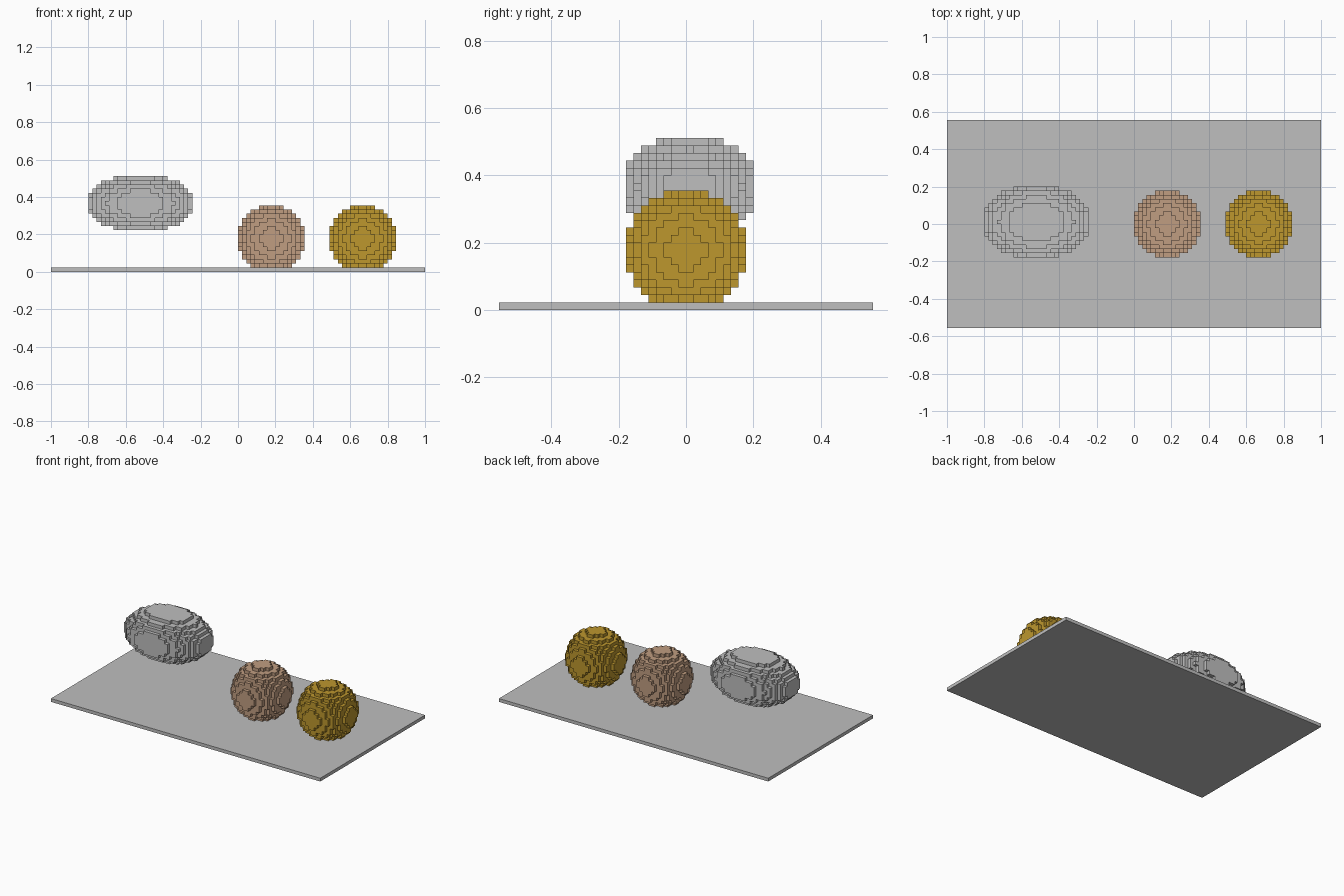
import bpy
import bmesh
from itertools import product
from mathutils import Vector

U = 2 / 90  # edge of one block

cube = bpy.data.objects.get("Cube")
if cube:
    bpy.data.objects.remove(cube, do_unlink=True)


def make_material(name, rgb):
    mat = bpy.data.materials.new(name)
    mat.use_nodes = True
    mat.diffuse_color = (*rgb, 1)
    mat.node_tree.nodes["Principled BSDF"].inputs["Base Color"].default_value = (*rgb, 1)
    return mat


def add_object(name, bm, mat):
    bmesh.ops.remove_doubles(bm, verts=bm.verts, dist=U / 100)
    mesh = bpy.data.meshes.new(name)
    bm.to_mesh(mesh)
    bm.free()
    mesh.materials.append(mat)
    obj = bpy.data.objects.new(name, mesh)
    bpy.context.collection.objects.link(obj)


def block_ellipsoid(name, low, size, radii, mat):
    """Blocks whose centres lie inside an ellipsoid; only outer faces are kept."""
    centre = [a + s / 2 for a, s in zip(low, size)]

    def inside(cell):
        return sum(((c + 0.5 - m) / r) ** 2 for c, m, r in zip(cell, centre, radii)) < 1

    spans = [range(a, a + s) for a, s in zip(low, size)]
    # The lowest layer of blocks belongs to the ground slab
    cells = {c for c in product(*spans) if c[2] > 0 and inside(c)}
    bm = bmesh.new()
    for cell in cells:
        middle = Vector(cell) + Vector((0.5, 0.5, 0.5))
        for axis, side in product(range(3), (-1, 1)):
            near = list(cell)
            near[axis] += side
            if tuple(near) in cells or near[2] == 0:
                continue
            normal, u, v = Vector(), Vector(), Vector()
            normal[axis] = side / 2
            u[(axis + 1) % 3] = side / 2
            v[(axis + 2) % 3] = 1 / 2
            corners = (-u - v, u - v, u + v, v - u)
            bm.faces.new([bm.verts.new((middle + normal + c) * U) for c in corners])
    add_object(name, bm, mat)


grey = make_material("light grey", (0.52, 0.52, 0.52))
tan = make_material("tan", (0.53, 0.34, 0.22))
gold = make_material("gold", (0.51, 0.31, 0.027))

# Ground slab, one block thick
bm = bmesh.new()
bmesh.ops.create_cube(bm, size=U)
bmesh.ops.scale(bm, vec=(90, 50, 1), verts=bm.verts)
bmesh.ops.translate(bm, vec=(0, 0, U / 2), verts=bm.verts)
add_object("ground_slab", bm, grey)

# Floating ellipsoid and the two balls resting on the slab
block_ellipsoid("floating_ellipsoid", (-36, -8, 10), (25, 17, 13), (13, 9, 7), grey)
block_ellipsoid("tan_ball", (0, -8, 0), (16, 16, 16), (8, 8, 8), tan)
block_ellipsoid("gold_ball", (22, -8, 0), (16, 16, 16), (8, 8, 8), gold)
